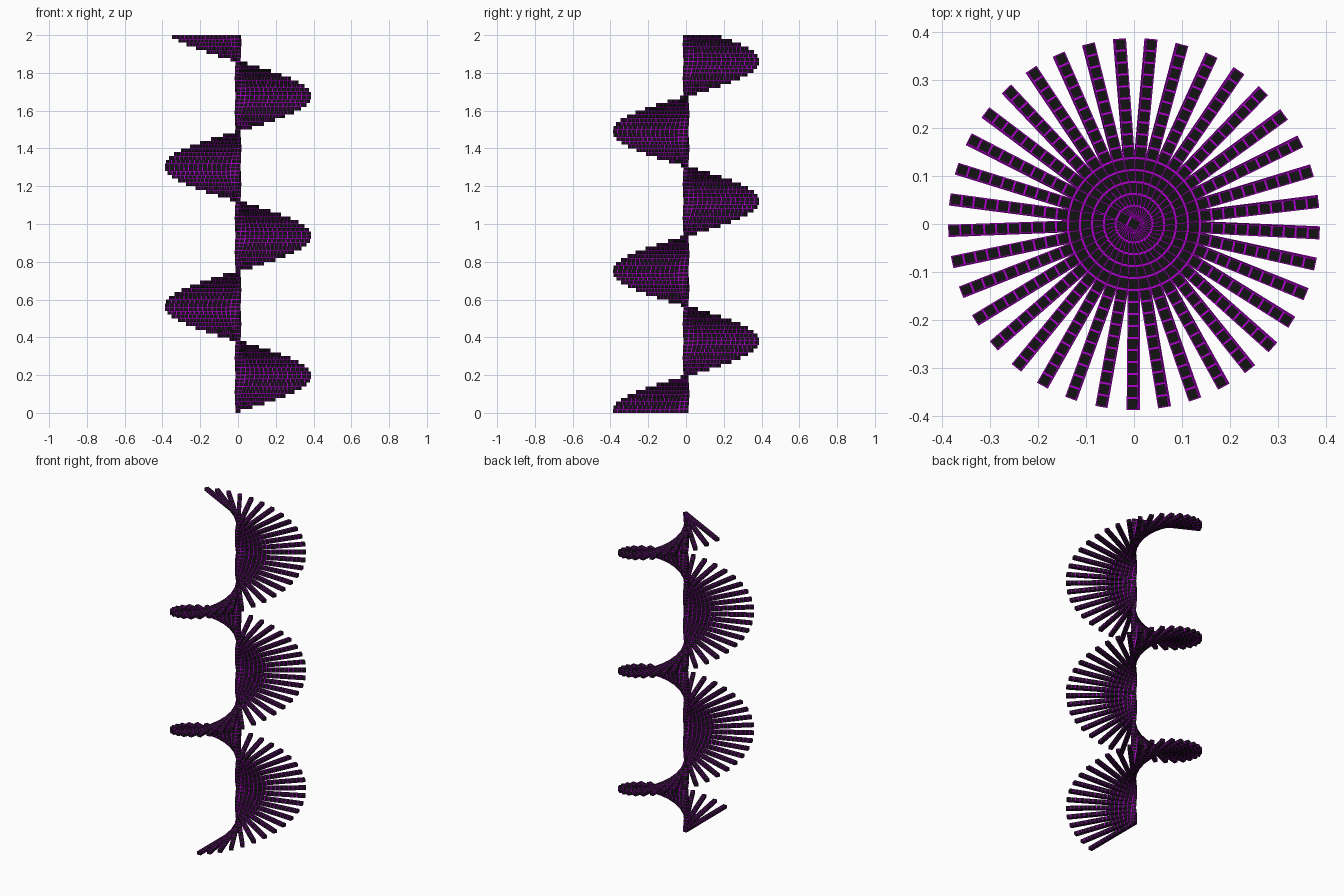
import bpy, bmesh, math
from mathutils import Matrix

if "Cube" in bpy.data.objects:
    bpy.data.objects.remove(bpy.data.objects["Cube"])

BARS, CELLS = 100, 16
PITCH, WIDTH, HEIGHT = 0.025, 0.024, 0.02
STEP = math.radians(9.723)


def material(name, color):
    m = bpy.data.materials.new(name)
    m.diffuse_color = color
    m.use_nodes = True
    m.node_tree.nodes["Principled BSDF"].inputs["Base Color"].default_value = m.diffuse_color
    return m


purple = material("purple_frame", (0.45, 0.0, 0.65, 1))
black = material("black_panel", (0.006, 0.006, 0.006, 1))

# One bar: a row of purple-framed cells with black panels on every side
bm = bmesh.new()
bmesh.ops.create_cube(bm, size=1, matrix=Matrix.Translation(
    ((CELLS - 1) * PITCH / 2, 0, HEIGHT / 2)) @ Matrix.Diagonal(
    (CELLS * PITCH, WIDTH, HEIGHT, 1)))
long_edges = [e for e in bm.edges if abs(e.verts[0].co.x - e.verts[1].co.x) > 0.1]
bmesh.ops.subdivide_edges(bm, edges=long_edges, cuts=CELLS - 1, use_grid_fill=True)
panels = bm.faces[:]
bmesh.ops.inset_individual(bm, faces=panels, thickness=0.0028, depth=0)
for f in panels:
    f.material_index = 1
bar_mesh = bpy.data.meshes.new("stair_bar")
bm.to_mesh(bar_mesh)
bm.free()
bar_mesh.materials.append(purple)
bar_mesh.materials.append(black)

# Spiral stack of bars, starting towards the front
for i in range(BARS):
    bar = bpy.data.objects.new(f"stair_bar_{i + 1}", bar_mesh)
    bar.location.z = i * HEIGHT
    bar.rotation_euler.z = -math.pi / 2 + i * STEP
    bpy.context.collection.objects.link(bar)
